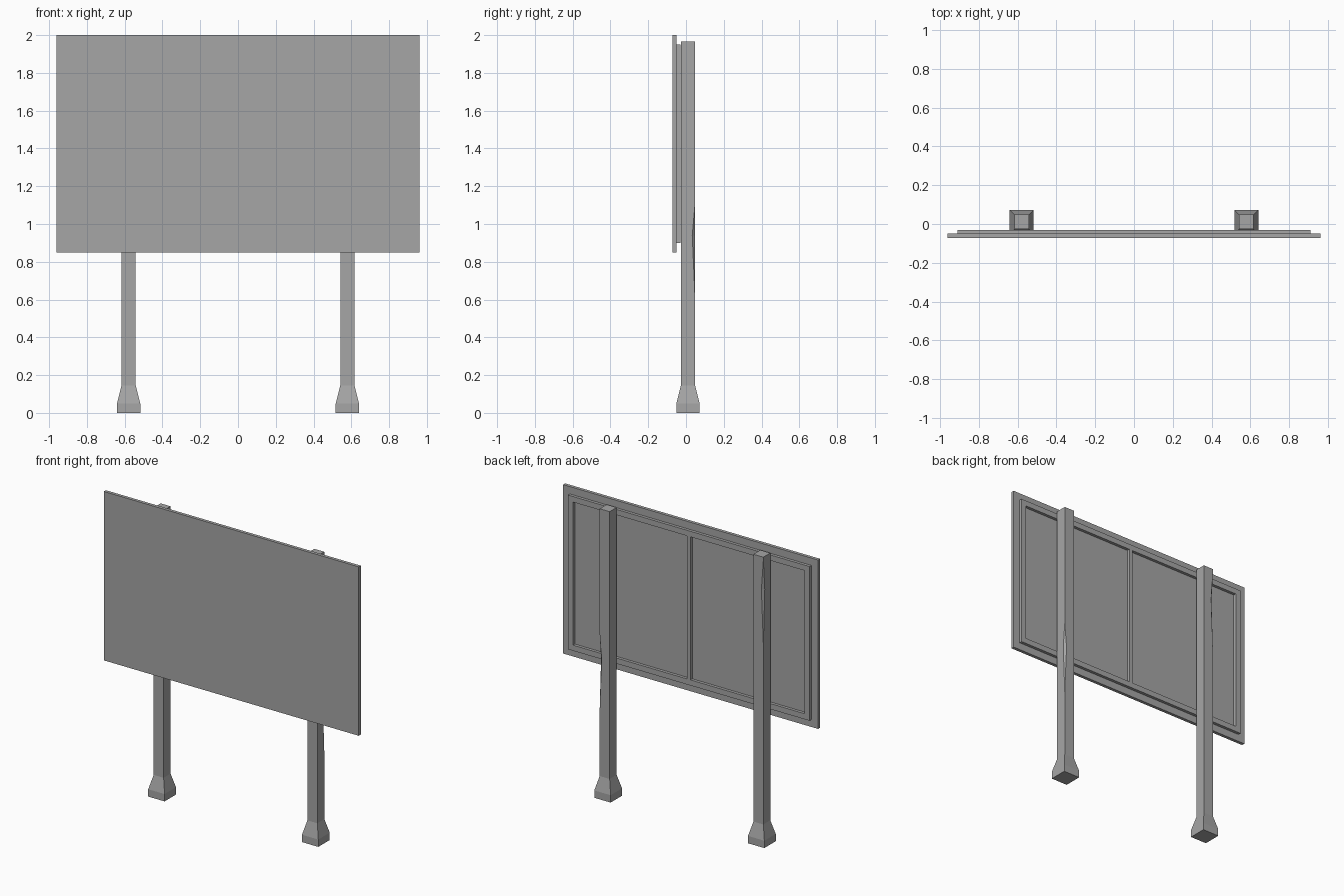
import bpy, bmesh

cube = bpy.data.objects.get("Cube")
if cube:
    bpy.data.objects.remove(cube, do_unlink=True)

grey = bpy.data.materials.new("plain grey")
grey.use_nodes = True
grey.diffuse_color = (0.38, 0.38, 0.38, 1)
grey.node_tree.nodes["Principled BSDF"].inputs["Base Color"].default_value = grey.diffuse_color


def finish(name, bm):
    bmesh.ops.recalc_face_normals(bm, faces=bm.faces)
    mesh = bpy.data.meshes.new(name)
    bm.to_mesh(mesh)
    bm.free()
    mesh.materials.append(grey)
    obj = bpy.data.objects.new(name, mesh)
    bpy.context.collection.objects.link(obj)
    return obj


def rect(bm, x, z0, z1, y):
    return [bm.verts.new(p) for p in ((-x, y, z0), (x, y, z0), (x, y, z1), (-x, y, z1))]


def bridge(bm, a, b):
    for i in range(4):
        j = (i + 1) % 4
        bm.faces.new((a[i], a[j], b[j], b[i]))


def slab(name, x, z0, z1, y0, y1):
    bm = bmesh.new()
    front, back = rect(bm, x, z0, z1, y0), rect(bm, x, z0, z1, y1)
    bm.faces.new(front)
    bm.faces.new(back)
    bridge(bm, front, back)
    return finish(name, bm)


# Display board
PANEL_BACK, FRAME_BACK = -0.05, -0.03
slab("board", 0.96, 0.85, 2.0, -0.072, PANEL_BACK)

# Raised frame on the rear of the board
bm = bmesh.new()
w = 0.038
loops = [rect(bm, 0.91 - d, 0.9 + d, 1.95 - d, y)
         for d, y in ((0, PANEL_BACK), (0, FRAME_BACK), (w, FRAME_BACK), (w, PANEL_BACK))]
for a, b in zip(loops, loops[1:] + loops[:1]):
    bridge(bm, a, b)
finish("rear_frame", bm)

# Upright brace in the middle of the frame
slab("middle_brace", 0.013, 0.9 + w, 1.95 - w, PANEL_BACK, FRAME_BACK)


# Posts with flared feet and a chip out of the outer rear edge
def post(name, side, chip_low, chip_mid, chip_high, depth=0.015):
    cx, cy, r = side * 0.579, 0.0105, 0.0375
    bm = bmesh.new()

    def vert(x, y, z):
        return bm.verts.new((cx + side * x, cy + y, z))

    # Corner order: inner front, outer front, outer rear, inner rear
    rings = [[vert(-h, -h, z), vert(h, -h, z), vert(h, h, z), vert(-h, h, z)]
             for h, z in ((0.0615, 0), (0.0615, 0.05), (r, 0.145), (r, 1.965))]
    bm.faces.new(rings[0])
    bm.faces.new(rings[-1])
    for low, high in zip(rings[:2], rings[1:3]):
        bridge(bm, low, high)

    # Shaft
    low, high = rings[2], rings[3]
    start, end = vert(r, r, chip_low), vert(r, r, chip_high)
    on_side, on_rear = vert(r, r - depth, chip_mid), vert(r - depth, r, chip_mid)
    bm.faces.new((low[0], low[1], high[1], high[0]))
    bm.faces.new((low[3], low[0], high[0], high[3]))
    bm.faces.new((low[1], low[2], start, on_side, end, high[2], high[1]))
    bm.faces.new((low[3], low[2], start, on_rear, end, high[2], high[3]))
    bm.faces.new((start, on_side, on_rear))
    bm.faces.new((end, on_side, on_rear))
    finish(name, bm)


post("left_post", 1, 0.6, 0.94, 1.11)
post("right_post", -1, 1.36, 1.74, 1.95)
